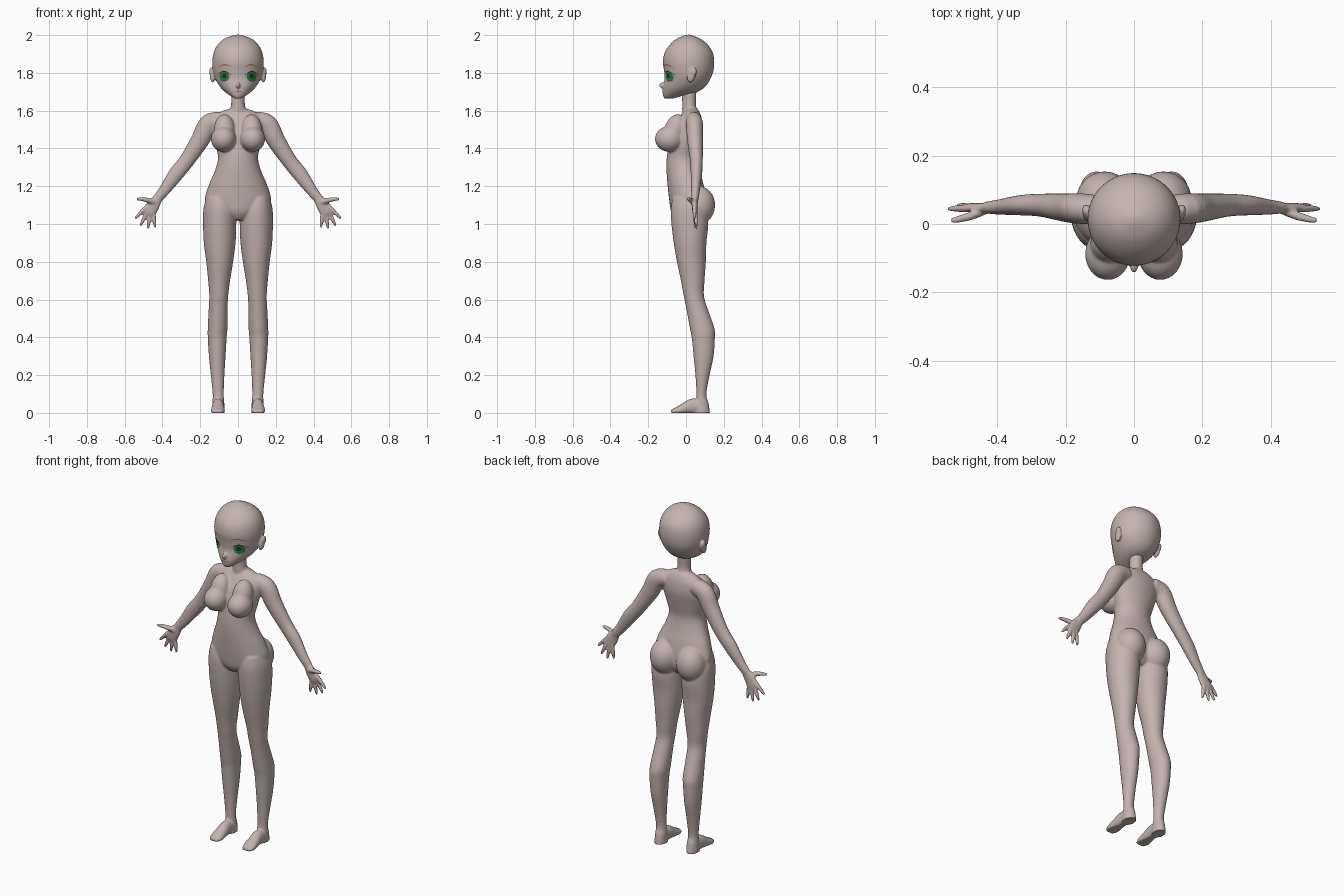
import bpy, bmesh, math
from mathutils import Vector, Matrix
from mathutils.bvhtree import BVHTree

if "Cube" in bpy.data.objects:
    bpy.data.objects.remove(bpy.data.objects["Cube"])


def material(name, rgb):
    m = bpy.data.materials.new(name)
    m.diffuse_color = (*rgb, 1)
    m.use_nodes = True
    m.node_tree.nodes["Principled BSDF"].inputs["Base Color"].default_value = m.diffuse_color
    return m


SKIN = material("skin", (0.55, 0.45, 0.43))
WHITE = material("eye_white", (0.50, 0.46, 0.45))
GREEN = material("iris_green", (0.02, 0.22, 0.05))
DARK = material("pupil_dark", (0.01, 0.04, 0.015))
LASH = material("lash_brown", (0.06, 0.03, 0.025))
BROW = material("brow_orange", (0.42, 0.13, 0.05))
LIP = material("lip", (0.30, 0.21, 0.22))


def refine(rows, steps=4):
    """Catmull-Rom interpolation of rows of numbers."""
    out = []
    for i in range(len(rows) - 1):
        a, b, c, d = (rows[max(0, min(len(rows) - 1, i + k))] for k in (-1, 0, 1, 2))
        for s in range(steps):
            t = s / steps
            out.append([q + 0.5 * t * (r - p + t * (2 * p - 5 * q + 4 * r - w + t * (3 * (q - r) + w - p)))
                        for p, q, r, w in zip(a, b, c, d)])
    return out + [list(rows[-1])]


def skin_rings(bm, rings):
    vs = [[bm.verts.new(p) for p in r] for r in rings]
    n = len(vs[0])
    for a, b in zip(vs, vs[1:]):
        for i in range(n):
            bm.faces.new((a[i], a[(i + 1) % n], b[(i + 1) % n], b[i]))
    bm.faces.new(vs[0][::-1])
    bm.faces.new(vs[-1])


def column(bm, rows, side=1, n=40):
    """Vertical loft; rows are z, centre x, half width, front y, widest y, back y."""
    rings = []
    for z, cx, w, yf, yc, yb in refine(rows):
        ring = []
        for i in range(n):
            a = 2 * math.pi * i / n
            s = math.sin(a)
            ring.append((side * (cx + w * math.cos(a)), yc + s * ((yb - yc) if s > 0 else (yc - yf)), z))
        rings.append(ring)
    skin_rings(bm, rings)


def tube(bm, rows, ref, side=1, n=20):
    """Limb along a path; rows are x, y, z, radius across, radius along ref."""
    rows = refine(rows)
    pts = [Vector(r[:3]) for r in rows]
    rings = []
    for i, r in enumerate(rows):
        t = (pts[min(i + 1, len(pts) - 1)] - pts[max(i - 1, 0)]).normalized()
        u = t.cross(Vector(ref)).normalized()
        v = u.cross(t)
        ring = []
        for k in range(n):
            a = 2 * math.pi * k / n
            p = pts[i] + u * r[3] * math.cos(a) + v * r[4] * math.sin(a)
            ring.append((side * p.x, p.y, p.z))
        rings.append(ring)
    skin_rings(bm, rings)


def blob(bm, c, r, tilt=0):
    m = Matrix.Translation(c) @ Matrix.Rotation(tilt, 4, 'X') @ Matrix.Diagonal((*r, 1))
    bmesh.ops.create_uvsphere(bm, u_segments=32, v_segments=20, radius=1, matrix=m)


def fuse(name, bm, voxel, smooth):
    """Merge overlapping parts into one smooth skin."""
    bmesh.ops.recalc_face_normals(bm, faces=bm.faces)
    me = bpy.data.meshes.new(name)
    bm.to_mesh(me)
    bm.free()
    ob = bpy.data.objects.new(name, me)
    bpy.context.collection.objects.link(ob)
    rm = ob.modifiers.new("fuse", 'REMESH')
    rm.mode, rm.voxel_size = 'VOXEL', voxel
    sm = ob.modifiers.new("soften", 'SMOOTH')
    sm.factor, sm.iterations = 0.5, smooth
    dg = bpy.context.evaluated_depsgraph_get()
    done = bpy.data.meshes.new_from_object(ob.evaluated_get(dg))
    ob.modifiers.clear()
    ob.data = done
    for v in done.vertices:
        v.co.z = max(v.co.z, 0)
    done.materials.clear()
    done.materials.append(SKIN)
    for p in done.polygons:
        p.use_smooth = True
        p.material_index = 0
    return ob


# Torso and neck
bm = bmesh.new()
column(bm, [(1.02, 0, .05, -.05, .03, .07), (1.06, 0, .135, -.077, .03, .10),
            (1.12, 0, .176, -.088, .03, .105), (1.20, 0, .157, -.097, .02, .095),
            (1.28, 0, .123, -.103, 0, .075), (1.35, 0, .106, -.102, -.01, .065),
            (1.42, 0, .120, -.092, 0, .075), (1.50, 0, .133, -.072, .02, .088),
            (1.56, 0, .130, -.038, .03, .083), (1.595, 0, .09, -.015, .03, .07),
            (1.61, 0, .045, 0, .03, .06)])
column(bm, [(1.56, 0, .07, -.01, .03, .07), (1.60, 0, .046, -.02, .025, .06),
            (1.64, 0, .036, -.02, .018, .052), (1.73, 0, .036, -.025, .018, .058)])

LEG = [(1.14, .10, .068, -.07, .02, .09), (1.08, .098, .085, -.08, .03, .11),
       (1.0, .097, .088, -.077, .03, .118), (.9, .097, .084, -.065, .03, .108),
       (.8, .097, .071, -.048, .03, .105), (.7, .10, .058, -.027, .04, .098),
       (.62, .102, .050, -.012, .04, .095), (.55, .105, .050, .002, .06, .115),
       (.45, .108, .052, .02, .085, .15), (.4, .11, .050, .03, .09, .153),
       (.3, .11, .044, .04, .09, .146), (.2, .108, .036, .05, .085, .125),
       (.1, .105, .029, .055, .08, .108), (.05, .104, .032, .05, .08, .12),
       (-.006, .104, .034, .04, .08, .128)]
FOOT = [(.105, .10, .025, .030, .032), (.105, .04, .035, .031, .042), (.106, -.01, .022, .035, .03),
        (.107, -.05, .010, .037, .02), (.107, -.08, .006, .024, .011)]
ARM = [(.09, .04, 1.55, .045, .042), (.155, .045, 1.528, .053, .045), (.20, .048, 1.445, .049, .042),
       (.27, .055, 1.337, .041, .034), (.33, .055, 1.262, .040, .030), (.39, .050, 1.178, .030, .023),
       (.43, .048, 1.130, .025, .018)]
PALM = [(.42, .048, 1.14, .022, .017), (.445, .046, 1.105, .034, .016), (.47, .048, 1.065, .037, .014),
        (.478, .05, 1.05, .030, .011)]
FINGERS = [((.497, .045, 1.078), (.545, .045, 1.028)), ((.482, .05, 1.065), (.517, .055, .990)),
           ((.465, .05, 1.056), (.477, .055, .974)), ((.447, .05, 1.06), (.438, .05, .980))]

for s in (1, -1):
    # Legs, feet, hips and bust
    column(bm, LEG, s)
    tube(bm, FOOT, (0, 0, 1), s)
    blob(bm, (s * .086, .068, 1.10), (.084, .086, .10))
    blob(bm, (s * .077, -.088, 1.45), (.066, .076, .068))
    blob(bm, (s * .072, -.058, 1.495), (.056, .058, .088), -.3)
    # Arms and hands
    tube(bm, ARM, (0, 1, 0), s)
    tube(bm, PALM, (0, 1, 0), s)
    for a, b in FINGERS:
        a, b = Vector(a), Vector(b)
        tube(bm, [(*(a + (a - b) * .25), .011, .011), (*a, .011, .011),
                  (*a.lerp(b, .6), .010, .010), (*b, .006, .006)], (0, 1, 0), s, 12)
    tube(bm, [(.440, .040, 1.115, .017, .014), (.475, .025, 1.125, .014, .013),
              (.510, .015, 1.132, .011, .011), (.538, .010, 1.132, .007, .007)], (0, 1, 0), s, 12)
fuse("body", bm, 0.0058, 4)

# Head with nose and ears
bm = bmesh.new()
column(bm, [(1.664, 0, .014, -.112, -.095, -.07), (1.675, 0, .034, -.120, -.08, -.03),
            (1.70, 0, .070, -.124, -.03, .06), (1.73, 0, .098, -.121, -.005, .105),
            (1.77, 0, .121, -.113, .01, .130), (1.81, 0, .132, -.116, .015, .145),
            (1.86, 0, .136, -.122, .015, .149), (1.91, 0, .128, -.112, .015, .141),
            (1.95, 0, .107, -.085, .015, .115), (1.98, 0, .073, -.050, .015, .077),
            (1.996, 0, .035, -.016, .015, .04), (2.002, 0, .01, .005, .015, .025)], n=64)
blob(bm, (0, -.119, 1.732), (.012, .024, .017), -.3)
for s in (1, -1):
    blob(bm, (s * .134, .030, 1.79), (.015, .022, .042), -.25)
    blob(bm, (s * .142, .038, 1.805), (.010, .018, .024), -.25)
head = fuse("head", bm, 0.0045, 3)
tree = BVHTree.FromPolygons([v.co for v in head.data.vertices],
                            [p.vertices[:] for p in head.data.polygons])


def plate(name, mat, fn, nu, nv, lift, side=1):
    """Thin painted patch projected on the face; fn(u, v) gives x, z."""
    bm = bmesh.new()
    grid = []
    for j in range(nv + 1):
        row = []
        for i in range(nu + 1):
            x, z = fn(i / nu, j / nv)
            hit = tree.ray_cast(Vector((side * x, -1, z)), Vector((0, 1, 0)))[0]
            row.append(bm.verts.new((side * x, (hit.y if hit else -.05) - lift, z)))
        grid.append(row)
    for a, b in zip(grid, grid[1:]):
        for i in range(nu):
            bm.faces.new((a[i], a[i + 1], b[i + 1], b[i]))
    bmesh.ops.remove_doubles(bm, verts=bm.verts, dist=1e-5)
    for f in bm.faces:
        f.normal_update()
        f.smooth = True
        if f.normal.y > 0:
            f.normal_flip()
    me = bpy.data.meshes.new(name)
    bm.to_mesh(me)
    bm.free()
    me.materials.append(mat)
    bpy.context.collection.objects.link(bpy.data.objects.new(name, me))


def disc(cx, cz, rx, rz):
    return lambda u, v: (cx + rx * v * math.cos(2 * math.pi * u), cz + rz * v * math.sin(2 * math.pi * u))


def arc(x0, x1, z0, z1, rise, thick):
    def fn(u, v):
        taper = math.sin(math.pi * (.08 + .84 * u))
        return x0 + (x1 - x0) * u, z0 + (z1 - z0) * u + rise * math.sin(math.pi * u) + thick * taper * (v - .5)
    return fn


# Eyes, lashes, brows and mouth
for s, tag in ((1, "left"), (-1, "right")):
    plate(tag + "_eye_white", WHITE, disc(.073, 1.782, .036, .025), 32, 5, .001, s)
    plate(tag + "_iris", GREEN, disc(.072, 1.781, .026, .025), 32, 5, .0022, s)
    plate(tag + "_pupil", DARK, disc(.071, 1.784, .011, .013), 24, 3, .0034, s)
    plate(tag + "_upper_lash", LASH, arc(.036, .111, 1.787, 1.787, .021, .007), 20, 2, .0046, s)
    plate(tag + "_lower_lash", LASH, arc(.052, .098, 1.763, 1.764, -.008, .003), 16, 1, .0046, s)
    plate(tag + "_brow", BROW, arc(.034, .108, 1.832, 1.828, .013, .007), 20, 2, .002, s)
plate("mouth", LIP, arc(-.022, .022, 1.703, 1.703, -.002, .009), 16, 2, .0015)
